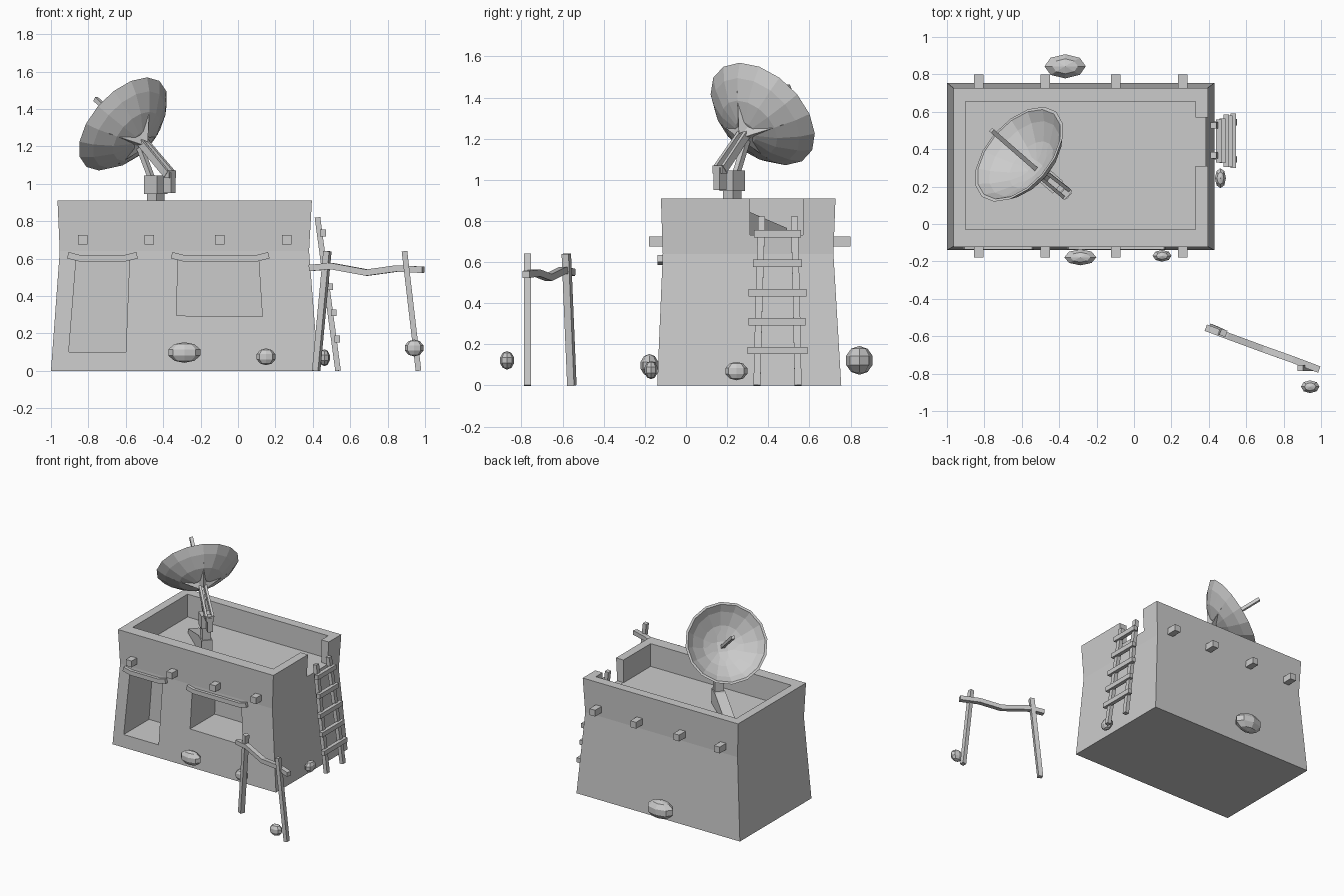
import bpy, bmesh, math
from mathutils import Vector, Matrix

if "Cube" in bpy.data.objects:
    bpy.data.objects.remove(bpy.data.objects["Cube"])


def mesh_obj(name, verts, faces):
    me = bpy.data.meshes.new(name)
    bm = bmesh.new()
    vs = [bm.verts.new(v) for v in verts]
    for f in faces:
        bm.faces.new([vs[i] for i in f])
    bmesh.ops.recalc_face_normals(bm, faces=bm.faces)
    bm.to_mesh(me)
    bm.free()
    ob = bpy.data.objects.new(name, me)
    bpy.context.collection.objects.link(ob)
    return ob


def loft(name, rings):
    """Skin equal-length rings and cap both ends."""
    n = len(rings[0])
    faces = [[k * n + i, k * n + (i + 1) % n, (k + 1) * n + (i + 1) % n, (k + 1) * n + i]
             for k in range(len(rings) - 1) for i in range(n)]
    faces += [list(range(n))[::-1], [(len(rings) - 1) * n + i for i in range(n)]]
    return mesh_obj(name, [v for r in rings for v in r], faces)


def bar(name, pts, w, h, side):
    """Rectangular beam along a path; w is measured along the side vector."""
    pts = [Vector(p) for p in pts]
    rings = []
    for i, p in enumerate(pts):
        t = (pts[min(i + 1, len(pts) - 1)] - pts[max(i - 1, 0)]).normalized()
        s = Vector(side)
        s = (s - t * s.dot(t)).normalized()
        u = t.cross(s)
        rings.append([p + s * a * w / 2 + u * b * h / 2
                      for a, b in ((-1, -1), (1, -1), (1, 1), (-1, 1))])
    return loft(name, rings)


def rect(x0, x1, y0, y1, z):
    return [(x0, y0, z), (x1, y0, z), (x1, y1, z), (x0, y1, z)]


def cut(target, cutter):
    m = target.modifiers.new("cut", 'BOOLEAN')
    m.object = cutter
    m.operation = 'DIFFERENCE'
    m.solver = 'EXACT'
    cutter.hide_render = True
    bpy.context.view_layer.objects.active = target
    bpy.ops.object.modifier_apply(modifier=m.name)
    bpy.data.objects.remove(cutter)


# House shell with battered walls, parapet and sunken roof
house = loft("house_walls", [
    rect(-1.0, 0.43, -0.14, 0.755, 0),
    rect(-0.953, 0.38, -0.113, 0.717, 0.64),
    rect(-0.965, 0.395, -0.122, 0.727, 0.91),
    rect(-0.90, 0.33, -0.03, 0.655, 0.91),
    rect(-0.90, 0.33, -0.03, 0.655, 0.73)])

# Parapet gap for the ladder, door and window recesses
cut(house, loft("gap_cutter", [rect(0.30, 0.5, 0.31, 0.57, 0.731), rect(0.30, 0.5, 0.31, 0.57, 1.0)]))
for nm, poly in (("door_cutter", [(-0.905, 0.10), (-0.60, 0.10), (-0.58, 0.60), (-0.865, 0.60)]),
                 ("window_cutter", [(-0.33, 0.295), (0.13, 0.29), (0.11, 0.60), (-0.32, 0.60)])):
    cut(house, loft(nm, [[(x, y, z) for x, z in poly] for y in (-0.3, 0.18)]))

# Sagging lintels
for nm, x0, x1 in (("door_lintel", -0.91, -0.54), ("window_lintel", -0.355, 0.165)):
    bar(nm, [(x0, -0.115, 0.618), (x0 + 0.06, -0.115, 0.603),
             (x1 - 0.06, -0.115, 0.603), (x1, -0.115, 0.618)], 0.035, 0.045, (0, 0, 1))

# Roof beam ends
for i, x in enumerate((-0.83, -0.475, -0.098, 0.26)):
    for side, y0, y1 in (("front", -0.18, -0.09), ("back", 0.69, 0.80)):
        bar(f"beam_end_{side}_{i}", [(x, y0, 0.70), (x, y1, 0.70)], 0.05, 0.05, (1, 0, 0))

# Dish frame: n is the aim direction
n = Vector((-0.62, 0.54, 0.565)).normalized()
u = Vector((-n.y, n.x, 0)).normalized()
v = n.cross(u)
aim = Vector((n.x, n.y, 0)).normalized()
centre = Vector((-0.615, 0.373, 1.32))
M = Matrix.Translation(centre) @ Matrix((u, v, n)).transposed().to_4x4()

# Dish bowl, turned from an outer and inner profile
SEG = 16
profile = [(0.06, -0.155), (0.16, -0.118), (0.25, -0.055), (0.302, 0.0),
           (0.285, 0.0), (0.24, -0.045), (0.15, -0.105), (0.05, -0.14)]
rings = [[M @ Vector((r * math.cos(math.tau * i / SEG), r * math.sin(math.tau * i / SEG), z))
          for i in range(SEG)] for r, z in profile]
loft("dish", rings)

# Four tapering ribs behind the dish
for i in range(4):
    a = math.pi / 2 * i
    d, s = Vector((math.cos(a), math.sin(a), 0)), Vector((-math.sin(a), math.cos(a), 0))
    z = Vector((0, 0, 1))
    pts = [d * 0.02 + s * 0.045 - z * 0.145, d * 0.02 - s * 0.045 - z * 0.145,
           d * 0.02 - z * 0.20, d * 0.20 - z * 0.092]
    mesh_obj(f"dish_rib_{i}", [M @ p for p in pts], [(0, 1, 2), (0, 1, 3), (1, 2, 3), (0, 2, 3)])

# Feed rod
bar("feed_rod", [centre - n * 0.15, centre + n * 0.235], 0.024, 0.024, u)

# Mast, swivel box and arms
base = Vector((-0.44, 0.225, 0))
up = Vector((0, 0, 1))
bar("mast", [base + up * 0.72, base + up * 0.96], 0.065, 0.065, aim)
bar("swivel_box", [base + up * 0.945, base + up * 1.045], 0.09, 0.085, aim)
joint = Vector((-0.365, 0.165, 1.05))
hub = centre - n * 0.16
bar("arm_bracket", [joint - up * 0.10, joint + up * 0.01], 0.05, 0.04, aim)
bar("arm_pin", [joint - u * 0.03, joint + u * 0.03], 0.04, 0.04, up)
for k in (-1, 1):
    bar(f"dish_arm_{k}", [joint + u * 0.024 * k, hub + u * 0.02 * k], 0.018, 0.04, u)
bar("tilt_rod", [base + aim * 0.03 + up * 1.03, hub - v * 0.03], 0.028, 0.028, u)

# Wedge foot under the mast
foot = [(-0.04, 0.72), (0.36, 0.72), (0.36, 0.765), (0.06, 0.85), (-0.04, 0.85)]
loft("mast_foot", [[base + aim * a + u * k + up * z for a, z in foot] for k in (-0.04, 0.04)])

# Ladder
for i, (yb, ym, yt) in enumerate(((0.345, 0.355, 0.368), (0.545, 0.537, 0.527))):
    bar(f"ladder_rail_{i}", [(0.535, yb, 0.0), (0.48, ym, 0.41), (0.425, yt, 0.82)],
        0.034, 0.03, (0, 1, 0))
for i, (z, y0, y1) in enumerate(((0.17, 0.30, 0.59), (0.31, 0.305, 0.58), (0.45, 0.305, 0.585),
                                 (0.595, 0.325, 0.565), (0.737, 0.33, 0.56))):
    x = 0.553 - 0.134 * z
    bar(f"ladder_rung_{i}", [(x, y0, z), (x, y1, z)], 0.03, 0.036, (1, 0, 0))

# Hitching frame
along = (0.93, -0.37, 0)
bar("frame_post_left", [(0.418, -0.555, 0.0), (0.478, -0.582, 0.64)], 0.034, 0.036, along)
bar("frame_post_right", [(0.965, -0.77, 0.0), (0.89, -0.77, 0.64)], 0.03, 0.034, (1, 0, 0))
bar("frame_crossbar", [(0.385, -0.555, 0.55), (0.50, -0.598, 0.56), (0.69, -0.668, 0.525),
                       (0.85, -0.725, 0.547), (0.99, -0.778, 0.54)], 0.034, 0.036, (0, 0, 1))

# Scattered rocks: centre and half sizes
for i, (c, s) in enumerate((((-0.287, -0.178, 0.098), (0.09, 0.045, 0.055)),
                            ((0.15, -0.17, 0.075), (0.053, 0.033, 0.045)),
                            ((0.462, 0.245, 0.07), (0.031, 0.056, 0.045)),
                            ((0.942, -0.87, 0.122), (0.052, 0.036, 0.045)),
                            ((-0.368, 0.843, 0.122), (0.116, 0.068, 0.07)))):
    bpy.ops.mesh.primitive_uv_sphere_add(segments=8, ring_count=5, radius=1, location=c)
    rock = bpy.context.object
    rock.name = f"rock_{i}"
    rock.scale = s
